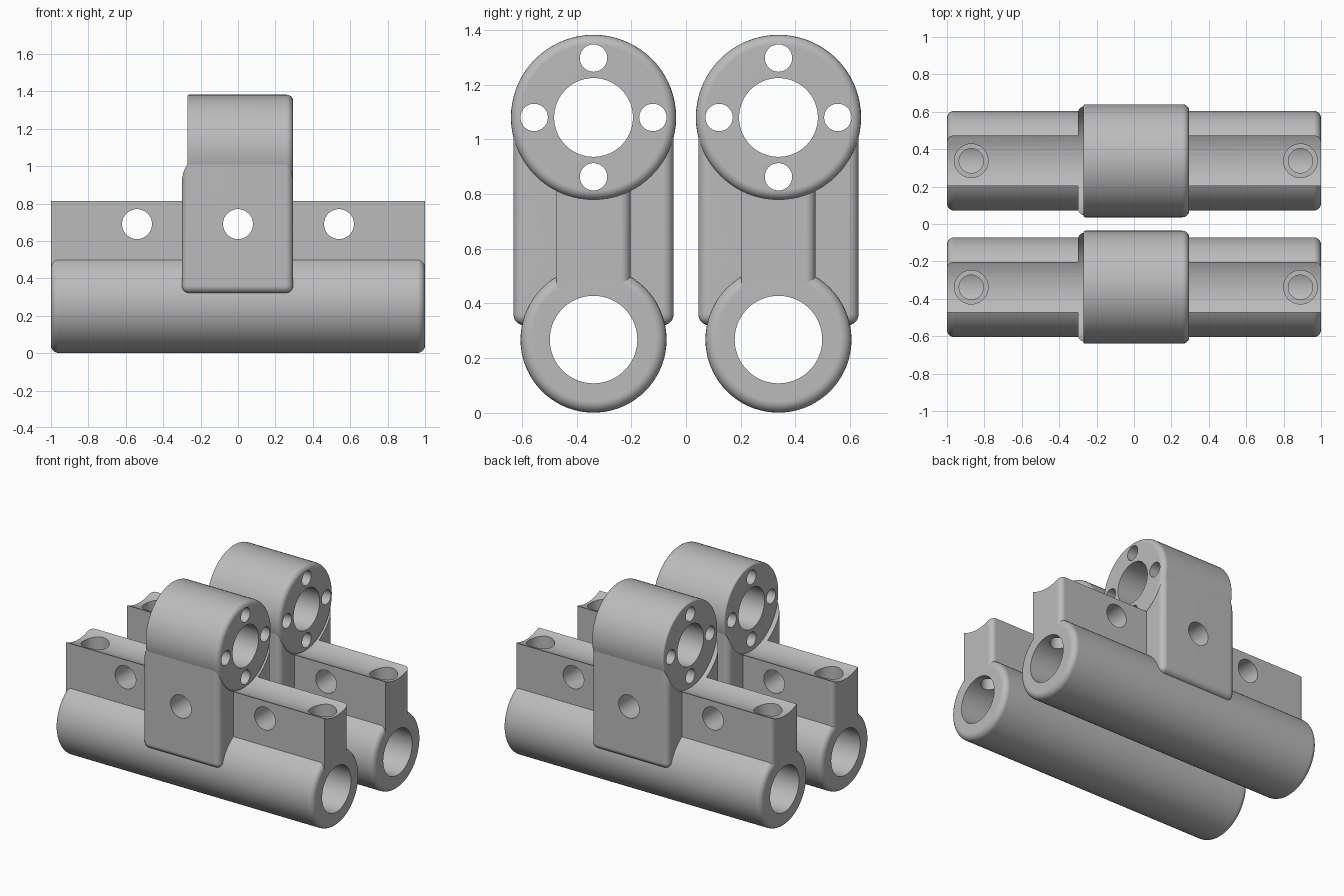
import bpy, bmesh, math
from mathutils import Matrix, Vector

cube = bpy.data.objects.get("Cube")
if cube:
    bpy.data.objects.remove(cube, do_unlink=True)

grey = bpy.data.materials.new("machined grey")
grey.use_nodes = True
colour = (0.5, 0.5, 0.5, 1)
grey.diffuse_color = colour
grey.node_tree.nodes["Principled BSDF"].inputs["Base Color"].default_value = colour

SPACING = 0.338       # distance of each unit from the middle
TUBE_Z, RING_Z, PIN_Z = 0.268, 1.08, 0.69
TURN = {"x": Matrix.Rotation(math.pi / 2, 4, "Y"),
        "y": Matrix.Rotation(math.pi / 2, 4, "X"),
        "z": Matrix.Identity(4)}


def finish(bm, name):
    mesh = bpy.data.meshes.new(name)
    bmesh.ops.recalc_face_normals(bm, faces=bm.faces)
    bm.to_mesh(mesh)
    bm.free()
    obj = bpy.data.objects.new(name, mesh)
    bpy.context.scene.collection.objects.link(obj)
    mesh.materials.append(grey)
    return obj


def round_edges(bm, test, radius):
    edges = [e for e in bm.edges if test(e.verts[0].co, e.verts[1].co)]
    bmesh.ops.bevel(bm, geom=edges, offset=radius, segments=5, profile=0.5,
                    affect="EDGES", clamp_overlap=True)


def rod(name, axis, centre, radius, length, rims=()):
    """Cylinder along an axis; rims lists (x position, fillet radius)."""
    bm = bmesh.new()
    bmesh.ops.create_cone(bm, cap_ends=True, segments=72, radius1=radius,
                          radius2=radius, depth=length,
                          matrix=Matrix.Translation(centre) @ TURN[axis])
    for x, fillet in rims:
        round_edges(bm, lambda a, b: abs(a.x - x) < 1e-4 and abs(b.x - x) < 1e-4, fillet)
    return finish(bm, name)


def box(name, low, high, test, fillet):
    low, high = Vector(low), Vector(high)
    bm = bmesh.new()
    bmesh.ops.create_cube(bm, size=1, matrix=Matrix.Translation((low + high) / 2)
                          @ Matrix.Diagonal((*(high - low), 1)))
    round_edges(bm, test, fillet)
    return finish(bm, name)


def carve(obj, cutters):
    for cutter in cutters:
        cutter.hide_render = True
        mod = obj.modifiers.new("cut", "BOOLEAN")
        mod.operation, mod.solver, mod.object = "DIFFERENCE", "EXACT", cutter
    bpy.context.view_layer.update()
    result = bpy.data.meshes.new_from_object(
        obj.evaluated_get(bpy.context.evaluated_depsgraph_get()))
    obj.modifiers.clear()
    obj.data = result
    result.shade_smooth()
    result.set_sharp_from_angle(angle=math.radians(30))
    obj.modifiers.new("flat face shading", "WEIGHTED_NORMAL").keep_sharp = True


# Cutters
bore = rod("bore_cutter", "x", (0, 0, TUBE_Z), 0.16, 3)
saddle = rod("saddle_cutter", "x", (0, 0, RING_Z), 0.3, 3)
ring_bore = rod("ring_bore_cutter", "x", (0, 0, RING_Z), 0.144, 3)
pins = [rod("pin_cutter", "y", (x, 0, PIN_Z), 0.08, 2) for x in (-0.54, 0, 0.54)]
bolts = []
for i in range(4):
    a = i * math.pi / 2
    bolts.append(rod("bolt_cutter", "x", (0, 0.217 * math.cos(a),
                     RING_Z + 0.217 * math.sin(a)), 0.05, 3))
screws, heads = [], []
for x in (-0.87, 0.89):
    screws.append(rod("screw_cutter", "z", (x, 0, 0.66), 0.065, 0.7))
    heads.append(rod("head_cutter", "z", (x, 0, 0.85), 0.09, 0.5))

# Lower tube with rounded rims
tube = rod("tube", "x", (0, 0, TUBE_Z), 0.267, 2, [(-1, 0.04), (1, 0.04)])
carve(tube, [bore] + screws)

# Rail above the tube, with a hollowed top and rounded back corners
rail = box("rail", (-1, -0.135, 0.44), (1, 0.135, 0.9),
           lambda a, b: abs(a.z - b.z) > 0.1 and a.y > 0, 0.035)
carve(rail, [saddle] + pins + screws + heads)

# Central body with rounded corners and underside
body = box("body", (-0.3, -0.293, 0.32), (0.295, 0.293, 1.03),
           lambda a, b: abs(a.z - b.z) > 0.1 or a.z + b.z < 1, 0.04)
carve(body, [bore, saddle, pins[1]])

# Bolted ring resting in the saddle
ring = rod("ring", "x", (0.012, 0, RING_Z), 0.302, 0.566,
           [(-0.271, 0.01), (0.295, 0.035)])
carve(ring, [ring_bore] + bolts)

for cutter in [bore, saddle, ring_bore] + pins + bolts + screws + heads:
    bpy.data.objects.remove(cutter, do_unlink=True)

# Front unit and its matching back unit
for part in (tube, rail, body, ring):
    twin = part.copy()
    bpy.context.scene.collection.objects.link(twin)
    name = part.name
    part.name, twin.name = "front_" + name, "back_" + name
    part.location.y, twin.location.y = -SPACING, SPACING
